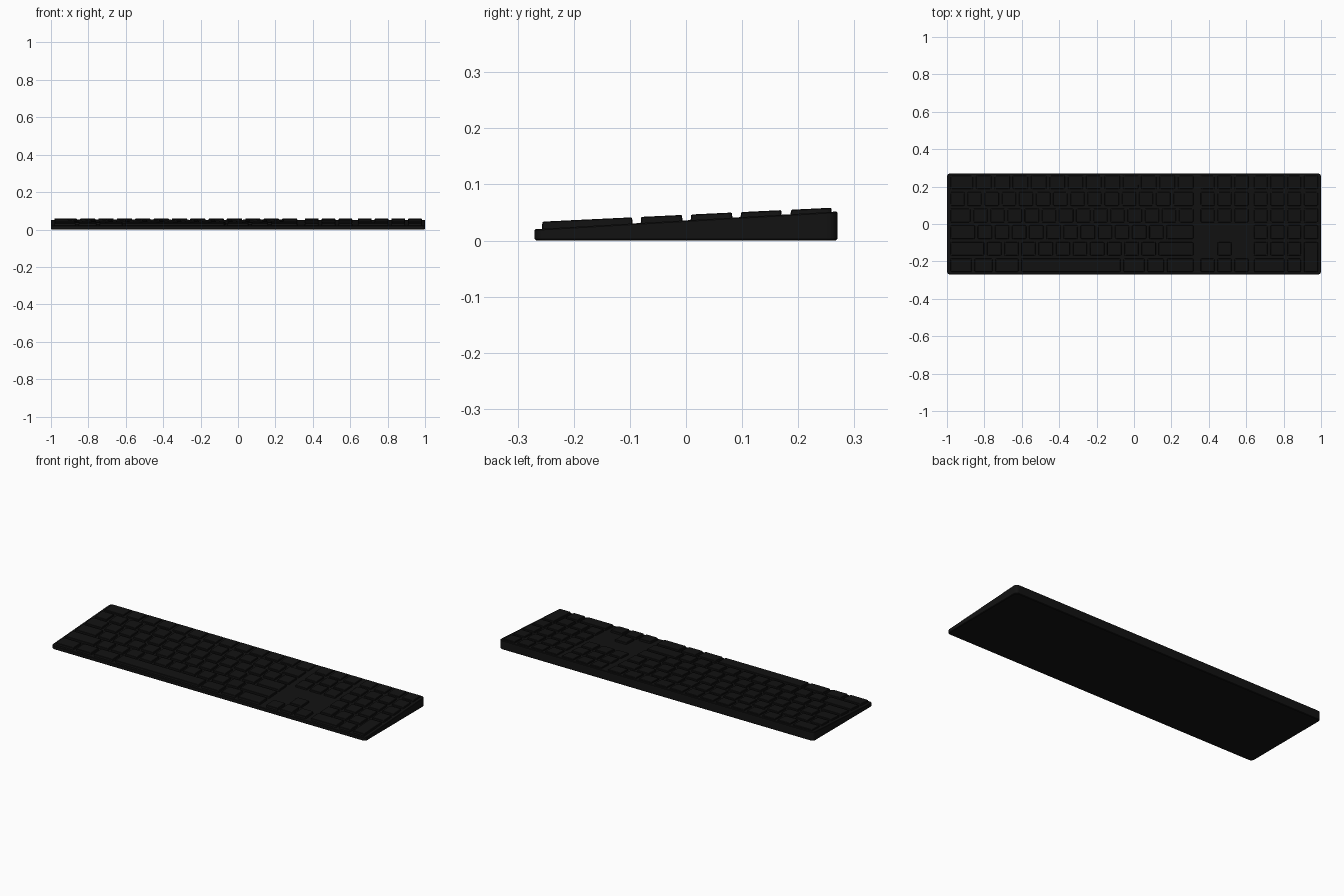
import bpy, bmesh

if "Cube" in bpy.data.objects:
    bpy.data.objects.remove(bpy.data.objects["Cube"])

U = 0.0917          # key pitch across
X0 = -0.99          # left edge of the key field
GAP = 0.015

black = bpy.data.materials.new("black_plastic")
black.diffuse_color = (0.006, 0.006, 0.006, 1)
black.use_nodes = True
black.node_tree.nodes["Principled BSDF"].inputs["Base Color"].default_value = black.diffuse_color


def deck(y):        # sloping plate height
    return 0.036 + 0.0585 * y


def key_top(y):     # sloping keycap height
    return 0.0460 + 0.048 * y


def finish(bm, name):
    bmesh.ops.recalc_face_normals(bm, faces=bm.faces)
    me = bpy.data.meshes.new(name)
    bm.to_mesh(me)
    bm.free()
    me.materials.append(black)
    ob = bpy.data.objects.new(name, me)
    bpy.context.collection.objects.link(ob)
    return ob


def rounded(x0, x1, y0, y1, r, n):
    from math import cos, sin, pi
    pts = []
    for k, (cx, cy) in enumerate([(x1 - r, y1 - r), (x0 + r, y1 - r), (x0 + r, y0 + r), (x1 - r, y0 + r)]):
        for i in range(n + 1):
            a = pi / 2 * (k + i / n)
            pts.append((cx + r * cos(a), cy + r * sin(a)))
    return pts


def loft(bm, rings):
    loops = [[bm.verts.new(p) for p in ring] for ring in rings]
    n = len(loops[0])
    for a, b in zip(loops, loops[1:]):
        for i in range(n):
            bm.faces.new((a[i], a[(i + 1) % n], b[(i + 1) % n], b[i]))
    bm.faces.new(loops[0][::-1])
    bm.faces.new(loops[-1])


# wedge-shaped case with rounded corners
def case_ring(inset, height):
    return [(x, y, height(y)) for x, y in
            rounded(-1 + inset, 1 - inset, -0.27 + inset, 0.27 - inset, 0.018, 5)]


bm = bmesh.new()
loft(bm, [case_ring(0.003, lambda y: 0), case_ring(0, lambda y: 0.003),
          case_ring(0, lambda y: deck(y) - 0.002), case_ring(0.002, deck)])
finish(bm, "case")


# keycaps
def add_key(bm, x0, x1, y0, y1):
    def ring(inset, height):
        return [(x, y, height(y)) for x, y in
                rounded(x0 + inset, x1 - inset, y0 + inset, y1 - inset, 0.006, 2)]
    loft(bm, [ring(0, lambda y: deck(y) - 0.004),
              ring(0.001, lambda y: key_top(y) - 0.0015),
              ring(0.003, key_top)])


ROWS = [(0.186, 0.260), (0.097, 0.171), (0.008, 0.083),
        (-0.081, -0.006), (-0.170, -0.095), (-0.257, -0.184)]


def add_row(bm, x, widths, row, pitch=U):
    for w in widths:
        add_key(bm, x + GAP / 2, x + w * pitch - GAP / 2, *ROWS[row])
        x += w * pitch


bm = bmesh.new()
MAIN = [
    [1.5] + [1.07] * 12,
    [1] * 13 + [1.34],
    [1.34] + [1] * 13,
    [1.6] + [1] * 11 + [1.74],
    [2.15] + [1] * 10 + [2.19],
    [1.42, 1.22, 1.5, 5.95, 1.4, 1.15, 1.7],
]
for r, widths in enumerate(MAIN):
    add_row(bm, X0, widths, r)
finish(bm, "main_keys")

# navigation and arrow keys
bm = bmesh.new()
NAV = 0.349
for r in (0, 1, 2, 5):
    add_row(bm, NAV, [1, 1, 1], r, 0.09)
add_row(bm, NAV + 0.09, [1], 4, 0.09)
finish(bm, "navigation_keys")

# number pad with a double-width and a double-height key
bm = bmesh.new()
PAD, P = 0.633, 0.0895
for r in range(4):
    add_row(bm, PAD, [1] * 4, r, P)
add_row(bm, PAD, [1] * 3, 4, P)
add_row(bm, PAD, [2, 1], 5, P)
add_key(bm, PAD + 3 * P + GAP / 2, PAD + 4 * P - GAP / 2, ROWS[5][0], ROWS[4][1])
finish(bm, "number_pad_keys")
